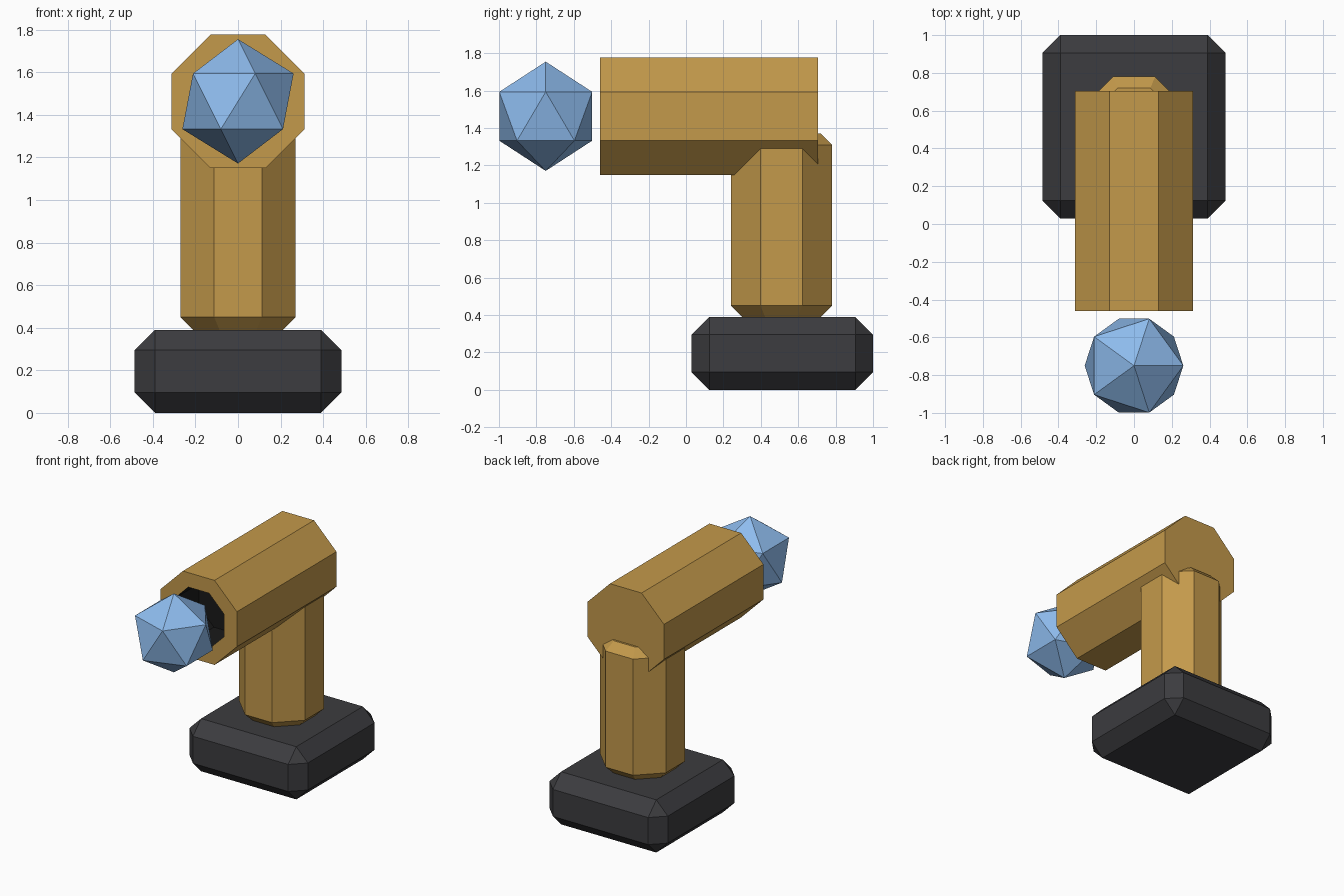
import bpy, bmesh, math
from mathutils import Matrix

if "Cube" in bpy.data.objects:
    bpy.data.objects.remove(bpy.data.objects["Cube"])


def material(name, color):
    m = bpy.data.materials.new(name)
    m.diffuse_color = (*color, 1)
    m.use_nodes = True
    m.node_tree.nodes["Principled BSDF"].inputs["Base Color"].default_value = m.diffuse_color
    return m


GOLD = material("gold", (0.55, 0.32, 0.07))
DARK = material("charcoal", (0.045, 0.045, 0.05))
BLACK = material("bore_black", (0.01, 0.01, 0.01))
BLUE = material("blue", (0.27, 0.50, 0.85))


def finish(bm, name, location, *mats):
    mesh = bpy.data.meshes.new(name)
    bmesh.ops.recalc_face_normals(bm, faces=bm.faces)
    bm.to_mesh(mesh)
    bm.free()
    for m in mats:
        mesh.materials.append(m)
    obj = bpy.data.objects.new(name, mesh)
    obj.location = location
    bpy.context.collection.objects.link(obj)
    return obj


def octagon(apothem, length):
    """Eight-sided prism along z with flats facing the axes."""
    bm = bmesh.new()
    r = apothem / math.cos(math.pi / 8)
    bmesh.ops.create_cone(bm, cap_ends=True, segments=8, radius1=r, radius2=r, depth=length,
                          matrix=Matrix.Rotation(math.pi / 8, 4, 'Z'))
    return bm


# Chamfered base block
bm = bmesh.new()
bmesh.ops.create_cube(bm, size=1, matrix=Matrix.Diagonal((0.97, 0.97, 0.39, 1)))
bmesh.ops.bevel(bm, geom=bm.edges[:], offset=0.095, segments=1, affect='EDGES')
finish(bm, "base", (0, 0.515, 0.195), DARK)

# Octagonal post with chamfered ends
bm = octagon(0.27, 0.98)
rims = [e for e in bm.edges if abs(e.verts[0].co.z - e.verts[1].co.z) < 1e-4]
bmesh.ops.bevel(bm, geom=rims, offset=0.06, segments=1, affect='EDGES')
finish(bm, "post", (0, 0.51, 0.88), GOLD)

# Horizontal barrel with a black bore sunk into its front end
bm = octagon(0.313, 1.165)
bmesh.ops.rotate(bm, verts=bm.verts, matrix=Matrix.Rotation(math.pi / 2, 3, 'X'))
bm.faces.ensure_lookup_table()
front = min(bm.faces, key=lambda f: f.calc_center_median().y)
bmesh.ops.inset_region(bm, faces=[front], thickness=0.116)
walls = bmesh.ops.inset_region(bm, faces=[front], thickness=0, depth=-0.3)["faces"]
for f in walls + [front]:
    f.material_index = 1
finish(bm, "barrel", (0, 0.1225, 1.463), GOLD, BLACK)

# Low-poly ball floating in front of the bore
bm = bmesh.new()
bmesh.ops.create_icosphere(bm, subdivisions=1, radius=0.292)
finish(bm, "ball", (0, -0.75, 1.463), BLUE)
